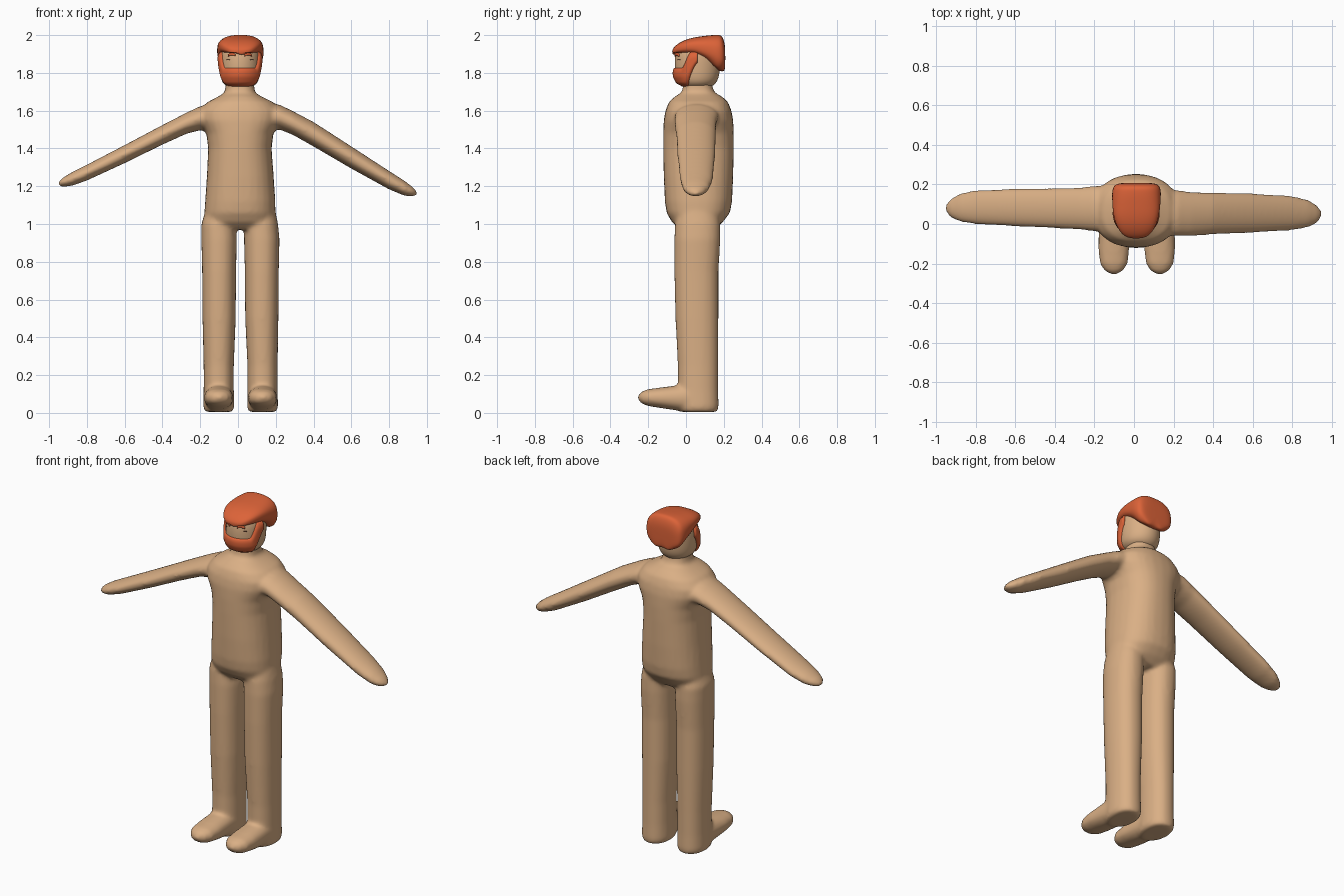
import bpy, bmesh, math
from mathutils import Vector

if "Cube" in bpy.data.objects:
    bpy.data.objects.remove(bpy.data.objects["Cube"])


def material(name, rgb):
    m = bpy.data.materials.new(name)
    m.diffuse_color = (*rgb, 1)
    m.use_nodes = True
    m.node_tree.nodes["Principled BSDF"].inputs["Base Color"].default_value = m.diffuse_color
    return m


skin = material("skin", (0.70, 0.43, 0.235))
ginger = material("ginger hair", (0.72, 0.125, 0.04))
brown = material("dark brown", (0.16, 0.06, 0.03))


def make_object(name, bm, mat):
    bmesh.ops.recalc_face_normals(bm, faces=bm.faces)
    mesh = bpy.data.meshes.new(name)
    bm.to_mesh(mesh)
    bm.free()
    mesh.materials.append(mat)
    for p in mesh.polygons:
        p.use_smooth = True
    ob = bpy.data.objects.new(name, mesh)
    bpy.context.collection.objects.link(ob)
    return ob


def loft(bm, sections, axis, n=28, power=1.0):
    """Closed skin through rings (x, y, z, half width, half depth) square to an axis."""
    u, v = {"x": ((0, 1, 0), (0, 0, 1)), "y": ((1, 0, 0), (0, 0, 1)),
            "z": ((1, 0, 0), (0, 1, 0))}[axis]
    u, v = Vector(u), Vector(v)
    rings = []
    for x, y, z, a, b in sections:
        ring = []
        for i in range(n):
            t = math.tau * i / n
            c, s = math.cos(t), math.sin(t)
            c, s = (math.copysign(abs(k) ** power, k) for k in (c, s))
            ring.append(bm.verts.new(Vector((x, y, z)) + u * a * c + v * b * s))
        rings.append(ring)
    for r, q in zip(rings, rings[1:]):
        for i in range(n):
            j = (i + 1) % n
            bm.faces.new((r[i], r[j], q[j], q[i]))
    bm.faces.new(rings[0][::-1])
    bm.faces.new(rings[-1])


# Body: torso, arms, legs and feet fused into one smooth skin
bm = bmesh.new()
loft(bm, [(.012, .06, .97, .16, .09), (.01, .06, 1.01, .185, .135),
          (.01, .065, 1.06, .188, .168), (.012, .066, 1.12, .186, .178),
          (.012, .066, 1.25, .177, .184), (.01, .066, 1.4, .168, .187),
          (.01, .066, 1.48, .178, .187), (.01, .066, 1.55, .215, .184),
          (.012, .066, 1.6, .215, .175), (.012, .066, 1.645, .175, .157),
          (.01, .066, 1.675, .115, .125), (.01, .064, 1.695, .08, .088),
          (.01, .062, 1.73, .076, .077), (.01, .062, 1.79, .076, .077)],
     "z", power=.85)
loft(bm, [(-.08, .075, 1.56, .12, .075), (-.2, .078, 1.56, .115, .064),
          (-.27, .078, 1.535, .107, .056), (-.4, .08, 1.472, .102, .052),
          (-.6, .083, 1.37, .096, .048), (-.8, .085, 1.272, .087, .042),
          (-.88, .083, 1.238, .072, .036), (-.93, .08, 1.22, .045, .024),
          (-.953, .08, 1.213, .014, .008)], "x")
loft(bm, [(.1, .06, 1.57, .12, .075), (.22, .055, 1.566, .116, .066),
          (.29, .05, 1.535, .112, .063), (.4, .053, 1.475, .106, .065),
          (.6, .055, 1.352, .1, .059), (.8, .055, 1.232, .087, .049),
          (.88, .052, 1.19, .07, .04), (.925, .05, 1.17, .045, .026),
          (.948, .05, 1.163, .014, .008)], "x")
for cx, ox in ((-.1, -.102), (.126, .13)):
    loft(bm, [(ox, .065, .005, .072, .1), (ox, .065, .03, .082, .108),
              (ox, .064, .12, .08, .107), (ox, .064, .25, .08, .107),
              (cx, .058, .5, .088, .114), (cx, .055, .75, .09, .117),
              (cx, .06, .92, .094, .122), (cx - .004, .062, 1.0, .09, .12),
              (cx, .062, 1.08, .07, .1)], "z", power=.9)
    loft(bm, [(ox, .09, .07, .06, .05), (ox, .02, .08, .076, .074),
              (ox, -.05, .079, .077, .066), (ox, -.13, .08, .078, .055),
              (ox, -.2, .081, .07, .045), (ox, -.235, .081, .048, .032),
              (ox, -.254, .081, .015, .012)], "y", power=.9)
body = make_object("body", bm, skin)
mod = body.modifiers.new("fuse", "REMESH")
mod.mode = "VOXEL"
mod.voxel_size = .011
mod.use_smooth_shade = True
mod = body.modifiers.new("soften", "SMOOTH")
mod.factor, mod.iterations = .5, 8

# Head: rings (z, centre y, half width, half depth)
HX = .011
HEAD = [(1.715, .06, .03, .04), (1.725, .06, .065, .075), (1.745, .06, .094, .1),
        (1.78, .06, .104, .116), (1.83, .06, .106, .121), (1.88, .06, .106, .12),
        (1.92, .06, .1, .112), (1.955, .065, .075, .085), (1.97, .065, .03, .04)]
bm = bmesh.new()
loft(bm, [(HX, y, z, a, b) for z, y, a, b in HEAD], "z")
head = make_object("head", bm, skin)
head.modifiers.new("round", "SUBSURF").levels = 2
head.modifiers["round"].render_levels = 2


def head_point(angle, z, lift):
    """Point above the head surface; angle in degrees, 0 is the front."""
    for p, q in zip(HEAD, HEAD[1:]):
        if p[0] <= z <= q[0]:
            f = (z - p[0]) / (q[0] - p[0])
            y, a, b = (p[k] + (q[k] - p[k]) * f for k in (1, 2, 3))
            break
    t = math.radians(angle)
    return Vector((HX + (a + lift) * math.sin(t), y - (b + lift) * math.cos(t), z))


def ramp(x, lo, hi):
    f = min(1, max(0, (x - lo) / (hi - lo)))
    return f * f * (3 - 2 * f)


def face_patch(name, a0, a1, bottom, top, lift, mat, na=40, nz=10):
    """Plate that follows the head; lift(s, t) is its height above the surface."""
    bm = bmesh.new()
    layers = []
    for outer in (False, True):
        grid = []
        for i in range(na + 1):
            s = i / na
            ang = a0 + (a1 - a0) * s
            lo, hi = bottom(ang), top(ang)
            grid.append([bm.verts.new(head_point(ang, lo + (hi - lo) * j / nz,
                         lift(s, j / nz) if outer else -.012)) for j in range(nz + 1)])
        for g, h in zip(grid, grid[1:]):
            for j in range(nz):
                bm.faces.new((g[j], h[j], h[j + 1], g[j + 1]))
        layers.append(grid)
    rim = [[g[0] for g in l] + l[-1][1:] + [g[-1] for g in l[-2::-1]] + l[0][-2:0:-1]
           for l in layers]
    for i in range(len(rim[0])):
        j = (i + 1) % len(rim[0])
        bm.faces.new((rim[0][i], rim[0][j], rim[1][j], rim[1][i]))
    return make_object(name, bm, mat)


# Beard with sideburns, thick in the middle and thin at its edges
face_patch("beard", -90, 90,
           lambda a: 1.729 + .13 * ramp(abs(a), 52, 95),
           lambda a: 1.826 + .084 * ramp(abs(a), 48, 74),
           lambda s, t: .002 + .011 * (1 - (2 * t - 1) ** 4), ginger, 60, 12)

# Eyebrows and narrow closed eyes
for side, name in ((-1, "left"), (1, "right")):
    c = side * 24
    face_patch(name + "_eyebrow", c - 11, c + 11,
               lambda a: 1.893 - .005 * ((a - c) / 11) ** 2,
               lambda a: 1.906 - .009 * ((a - c) / 11) ** 2,
               lambda s, t: .007, ginger, 10, 2)
    e = side * 36
    face_patch(name + "_eye", e - 5, e + 5,
               lambda a: 1.869, lambda a: 1.872,
               lambda s, t: .002, brown, 6, 1)

# Hair: swept cap, narrow at the forehead and hanging low at the back
bm = bmesh.new()
loft(bm, [(.011, -.073, 1.912, .02, .008), (.011, -.066, 1.917, .052, .017),
          (.011, -.045, 1.927, .078, .027), (.011, -.005, 1.937, .102, .039),
          (.011, .045, 1.94, .116, .049), (.012, .09, 1.932, .121, .063),
          (.012, .13, 1.922, .123, .078), (.013, .165, 1.907, .124, .095),
          (.013, .19, 1.903, .117, .097), (.013, .204, 1.888, .1, .075),
          (.013, .208, 1.88, .06, .045)], "y", 32, .78)
# wavy lower fringe
for v in bm.verts:
    if v.co.z < 1.905:
        v.co.z += .008 * math.sin(v.co.x * 75) * math.cos(v.co.y * 60)
hair = make_object("hair", bm, ginger)
mod = hair.modifiers.new("round", "SUBSURF")
mod.levels = mod.render_levels = 2
